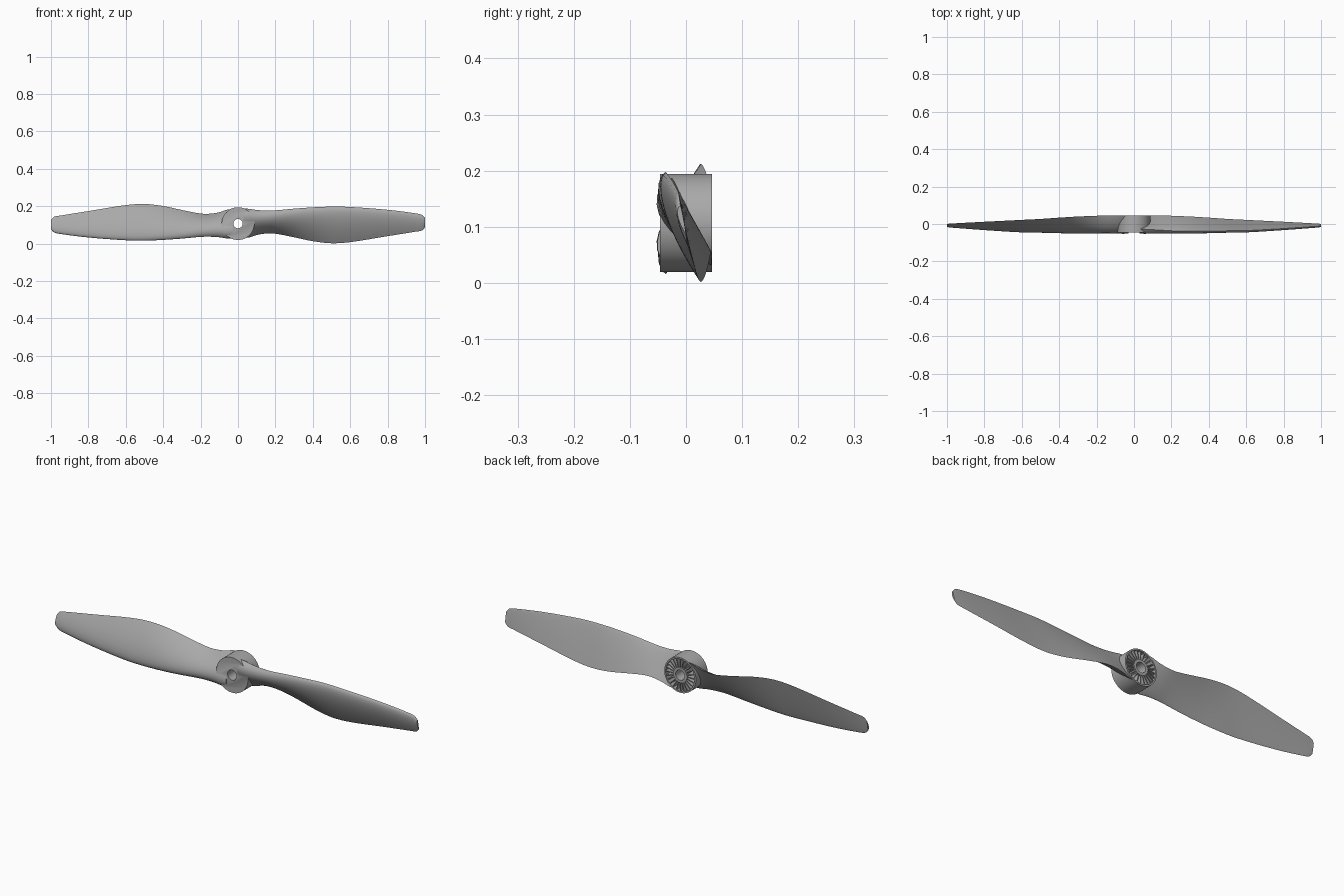
import bpy, bmesh, math
from mathutils import Matrix, Vector

cube = bpy.data.objects.get("Cube")
if cube:
    bpy.data.objects.remove(cube, do_unlink=True)

CZ = 0.107           # height of the shaft axis
HUB_R = 0.0875
HUB_Y = 0.0465

grey = bpy.data.materials.new("moulded grey")
grey.use_nodes = True
grey.diffuse_color = (0.4, 0.4, 0.4, 1)
grey.node_tree.nodes["Principled BSDF"].inputs["Base Color"].default_value = (0.4, 0.4, 0.4, 1)


def finish(bm, name):
    bmesh.ops.recalc_face_normals(bm, faces=bm.faces)
    mesh = bpy.data.meshes.new(name)
    bm.to_mesh(mesh)
    bm.free()
    mesh.materials.append(grey)
    ob = bpy.data.objects.new(name, mesh)
    bpy.context.collection.objects.link(ob)
    return ob


def skin(bm, rings, closed):
    """Bridge equal rings of points; cap the ends unless the rings form a loop."""
    vs = [[bm.verts.new(p) for p in ring] for ring in rings]
    n = len(vs[0])
    for i in range(len(vs) if closed else len(vs) - 1):
        a, b = vs[i], vs[(i + 1) % len(vs)]
        for j in range(n):
            k = (j + 1) % n
            bm.faces.new((a[j], a[k], b[k], b[j]))
    if not closed:
        bm.faces.new(vs[0])
        bm.faces.new(vs[-1])


def revolve(name, profile, steps=64):
    """Turn a closed (radius, y) profile about the shaft axis."""
    bm = bmesh.new()
    rings = []
    for i in range(steps):
        a = math.tau * i / steps
        rings.append([(r * math.cos(a), y, CZ + r * math.sin(a)) for r, y in profile])
    skin(bm, rings, True)
    return finish(bm, name)


def cylinder(name, radius, half, steps=64):
    bm = bmesh.new()
    bmesh.ops.create_cone(bm, cap_ends=True, segments=steps, radius1=radius, radius2=radius,
                          depth=2 * half,
                          matrix=Matrix.Translation((0, 0, CZ)) @ Matrix.Rotation(math.pi / 2, 4, 'X'))
    return finish(bm, name)


# Blade stations: x, leading edge y z, trailing edge y z, thickness
STATIONS = [
    (0.03, -0.026, 0.080, 0.044, -0.076, 0.046),
    (0.06, -0.028, 0.079, 0.045, -0.074, 0.046),
    (0.10, -0.030, 0.073, 0.046, -0.061, 0.043),
    (0.15, -0.033, 0.070, 0.046, -0.053, 0.039),
    (0.20, -0.036, 0.071, 0.044, -0.054, 0.035),
    (0.30, -0.038, 0.080, 0.040, -0.073, 0.030),
    (0.40, -0.038, 0.087, 0.034, -0.094, 0.027),
    (0.50, -0.036, 0.091, 0.027, -0.105, 0.024),
    (0.60, -0.035, 0.089, 0.022, -0.099, 0.022),
    (0.80, -0.024, 0.074, 0.012, -0.067, 0.017),
    (0.95, -0.014, 0.055, 0.004, -0.043, 0.012),
    (0.985, -0.012, 0.046, 0.002, -0.036, 0.010),
    (1.00, -0.010, 0.030, 0.000, -0.020, 0.008),
]


def interpolate(i, u):
    """Smooth cubic between stations i and i + 1."""
    a, b = STATIONS[i], STATIONS[i + 1]
    p, q = STATIONS[max(i - 1, 0)], STATIONS[min(i + 2, len(STATIONS) - 1)]
    h = b[0] - a[0]
    out = [a[0] + u * h]
    for k in range(1, 6):
        m0 = (b[k] - p[k]) / (b[0] - p[0]) * h
        m1 = (q[k] - a[k]) / (q[0] - a[0]) * h
        out.append((2*u**3 - 3*u**2 + 1) * a[k] + (u**3 - 2*u**2 + u) * m0
                   + (3*u**2 - 2*u**3) * b[k] + (u**3 - u**2) * m1)
    return out


def section(s, n=14):
    """Airfoil with a rounded front face and a nearly flat back."""
    x, ly, lz, ty, tz, th = s
    lead, trail = Vector((x, ly, CZ + lz)), Vector((x, ty, CZ + tz))
    chord = (trail - lead).normalized()
    out = Vector((0, chord.z, -chord.y))       # towards the front
    ts = [(1 - math.cos(math.pi * i / n)) / 2 for i in range(n + 1)]
    pts = []
    for side, row in ((1, ts), (-0.12, ts[-2:0:-1])):
        for t in row:
            pts.append(lead.lerp(trail, t) + out * (side * th * math.sqrt(t) * (1 - t) / 0.385))
    return pts


def blade(name, turned):
    bm = bmesh.new()
    rings = [section(interpolate(i, u / 4)) for i in range(len(STATIONS) - 1) for u in range(4)]
    rings.append(section(STATIONS[-1]))
    skin(bm, rings, False)
    if turned:
        bmesh.ops.rotate(bm, verts=bm.verts, cent=(0, 0, CZ), matrix=Matrix.Rotation(math.pi, 3, 'Y'))
    return finish(bm, name)


def combine(target, tool, operation):
    mod = target.modifiers.new(tool.name, 'BOOLEAN')
    mod.operation, mod.object, mod.solver = operation, tool, 'EXACT'
    bpy.context.view_layer.objects.active = target
    bpy.ops.object.modifier_apply(modifier=mod.name)
    bpy.data.objects.remove(tool, do_unlink=True)


# Hub joined with both blades
propeller = cylinder("propeller_body", HUB_R, HUB_Y)
combine(propeller, blade("left_blade", False), 'UNION')
combine(propeller, blade("right_blade", True), 'UNION')

# Shaft hole and the ring-shaped pocket in the back
combine(propeller, cylinder("shaft_cutter", 0.025, 0.1, 40), 'DIFFERENCE')
pocket = [(0.038, -0.015), (0.08, -0.015), (0.08, 0.1), (0.038, 0.1)]
combine(propeller, revolve("pocket_cutter", pocket), 'DIFFERENCE')

# Radial stiffening fins in the pocket
bm = bmesh.new()
FINS = 24
for i in range(FINS):
    turn = Matrix.Translation((0, 0, CZ)) @ Matrix.Rotation(math.tau * i / FINS, 4, 'Y')
    size = Matrix.Diagonal((0.046, 0.062, 0.004, 1))
    bmesh.ops.create_cube(bm, size=1, matrix=turn @ Matrix.Translation((0.059, 0.014, 0)) @ size)
fins = finish(bm, "hub_fins")

for ob in (propeller, fins):
    bpy.ops.object.select_all(action='DESELECT')
    ob.select_set(True)
    bpy.context.view_layer.objects.active = ob
    bpy.ops.object.shade_smooth_by_angle(angle=math.radians(35))
